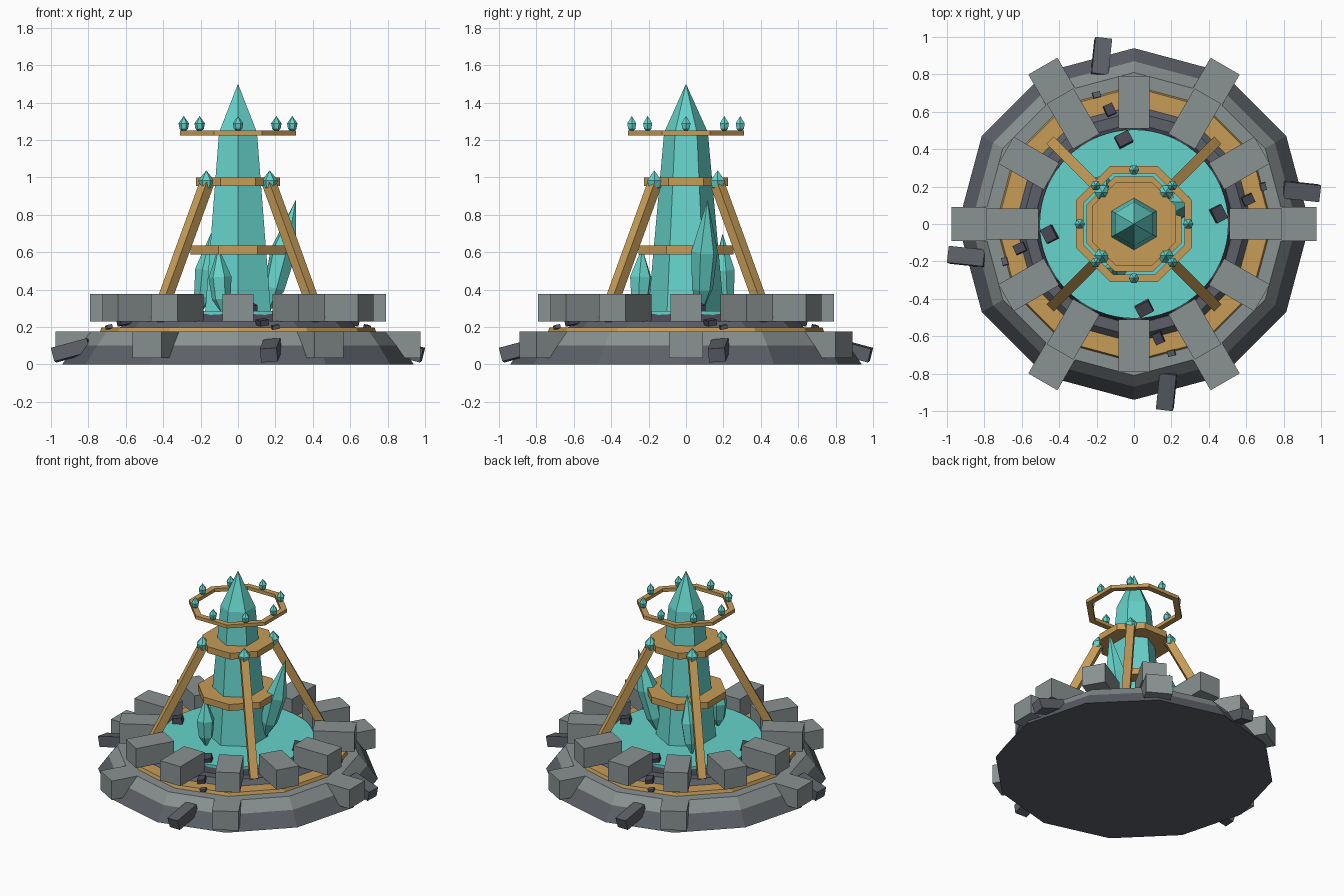
import bpy
import bmesh
from math import pi, cos, sin, radians
from mathutils import Vector, Matrix, Euler

default_cube = bpy.data.objects.get("Cube")
if default_cube:
    bpy.data.objects.remove(default_cube, do_unlink=True)


def make_material(name, hex_code):
    def linear(i):
        c = int(hex_code[i:i + 2], 16) / 255
        return c / 12.92 if c <= 0.04045 else ((c + 0.055) / 1.055) ** 2.4
    color = (linear(0), linear(2), linear(4), 1)
    mat = bpy.data.materials.new(name)
    mat.use_nodes = True
    mat.diffuse_color = color
    mat.node_tree.nodes["Principled BSDF"].inputs["Base Color"].default_value = color
    return mat


TEAL = make_material("teal crystal", "66d4cb")
GOLD = make_material("aged gold", "c69c57")
STONE = make_material("light stone", "8a9292")
SLATE = make_material("dark slate", "5c6068")
SHADOW = make_material("deep slate", "474653")


def add_object(name, bm, mat, matrix=None):
    bmesh.ops.recalc_face_normals(bm, faces=bm.faces)
    mesh = bpy.data.meshes.new(name)
    bm.to_mesh(mesh)
    bm.free()
    mesh.materials.append(mat)
    obj = bpy.data.objects.new(name, mesh)
    bpy.context.collection.objects.link(obj)
    if matrix:
        obj.matrix_world = matrix
    return obj


def lathe(name, profile, sides, mat, turn=0.0, matrix=None, closed=False):
    """Spin (radius, height) points into a flat-sided solid or a closed ring."""
    bm = bmesh.new()
    rows = []
    for r, z in profile:
        if r == 0:
            rows.append([bm.verts.new((0, 0, z))] * sides)
        else:
            angles = [turn + 2 * pi * i / sides for i in range(sides)]
            rows.append([bm.verts.new((r * cos(a), r * sin(a), z)) for a in angles])
    pairs = list(zip(rows, rows[1:]))
    if closed:
        pairs.append((rows[-1], rows[0]))
    for low, high in pairs:
        for i in range(sides):
            j = (i + 1) % sides
            corners = dict.fromkeys((low[i], low[j], high[j], high[i]))
            bm.faces.new(list(corners))
    if not closed:
        for row in (rows[0], rows[-1]):
            if len(set(row)) == sides:
                bm.faces.new(row)
    return add_object(name, bm, mat, matrix)


def box(name, size, mat, matrix):
    bm = bmesh.new()
    bmesh.ops.create_cube(bm, size=1)
    bmesh.ops.scale(bm, vec=size, verts=bm.verts)
    return add_object(name, bm, mat, matrix)


def around(angle, radius, z):
    return Matrix.Rotation(angle, 4, 'Z') @ Matrix.Translation((radius, 0, z))


def crystal(name, base, tip, radius):
    base, tip = Vector(base), Vector(tip)
    axis = tip - base
    h = axis.length
    matrix = Matrix.Translation(base) @ axis.to_track_quat('Z', 'Y').to_matrix().to_4x4()
    shape = [(0, 0), (radius * 0.8, h * 0.22), (radius, h * 0.55), (0, h)]
    return lathe(name, shape, 6, TEAL, matrix=matrix)


# Stepped twelve-sided base
lathe("base_foot", [(0.94, 0), (0.87, 0.1)], 12, SLATE)
lathe("base_step", [(0.87, 0.1), (0.81, 0.175)], 12, STONE)
lathe("base_gold_trim", [(0.74, 0.17), (0.73, 0.197)], 12, GOLD)
lathe("upper_step", [(0.64, 0.19), (0.6, 0.232)], 12, SLATE)
lathe("pool_rim", [(0.54, 0.23), (0.52, 0.27)], 12, SHADOW)
lathe("pool", [(0.505, 0.265), (0.505, 0.285)], 64, TEAL)

# Ring of stone blocks and outer buttresses
for i in range(12):
    box(f"ring_block_{i}", (0.28, 0.165, 0.145), STONE, around(i * pi / 6, 0.65, 0.303))
for i in range(6):
    box(f"buttress_{i}", (0.235, 0.18, 0.14), STONE, around(i * pi / 3, 0.857, 0.105))

# Fallen rubble, repeated on four sides
for i in range(4):
    quarter = Matrix.Rotation(i * pi / 2, 4, 'Z')

    def rubble(name, size, place, tilt, mat=SLATE):
        turn = Euler([radians(a) for a in tilt]).to_matrix().to_4x4()
        box(f"{name}_{i}", size, mat, quarter @ Matrix.Translation(place) @ turn)

    rubble("fallen_slab", (0.2, 0.09, 0.075), (0.89, 0.175, 0.075), (4, 15, -6))
    rubble("pool_chunk", (0.065, 0.08, 0.06), (0.45, 0.055, 0.29), (8, 12, 28), SHADOW)
    rubble("step_chunk", (0.06, 0.05, 0.03), (0.61, 0.13, 0.225), (10, 8, 25), SHADOW)
    rubble("trim_chip", (0.03, 0.04, 0.02), (0.69, 0.2, 0.2), (10, 10, 15))

# Central spire with gold collars
lathe("spire", [(0.204, 0.27), (0.117, 1.24), (0, 1.5)], 6, TEAL, pi / 6)
octagon = cos(pi / 8)
for name, reach, low, high in (("lower_collar", 0.253, 0.587, 0.635),
                               ("upper_collar", 0.225, 0.953, 1.0)):
    r = reach / octagon
    lathe(name, [(r, low), (r, high)], 8, GOLD, pi / 8)

# Floating halo with small crystals
outer, inner = 0.31 / octagon, 0.27 / octagon
lathe("halo", [(inner, 1.225), (outer, 1.225), (outer, 1.25), (inner, 1.25)],
      8, GOLD, pi / 8, closed=True)
for i in range(8):
    p = around(i * pi / 4, 0.29, 0).translation
    crystal(f"halo_crystal_{i}", p + Vector((0, 0, 1.24)), p + Vector((0, 0, 1.328)), 0.028)

# Slanted struts capped by crystals
for i in range(4):
    turn = Matrix.Rotation(pi / 4 + i * pi / 2, 4, 'Z')
    foot, head = Vector((0.61, 0, 0.24)), Vector((0.235, 0, 0.97))
    axis = head - foot
    lean = axis.to_track_quat('Z', 'Y').to_matrix().to_4x4()
    box(f"strut_{i}", (0.055, 0.055, axis.length), GOLD,
        turn @ Matrix.Translation((foot + head) / 2) @ lean)
    crystal(f"strut_crystal_{i}", turn @ Vector((0.24, 0, 0.92)),
            turn @ Vector((0.24, 0, 1.037)), 0.043)

# Large crystals growing beside the spire
crystal("tall_crystal", (0.16, 0.08, 0.27), (0.31, 0.115, 0.88), 0.072)
crystal("back_crystal", (-0.2, 0.215, 0.27), (-0.145, 0.195, 0.7), 0.06)
crystal("front_crystal", (-0.085, -0.25, 0.27), (-0.105, -0.235, 0.625), 0.062)
